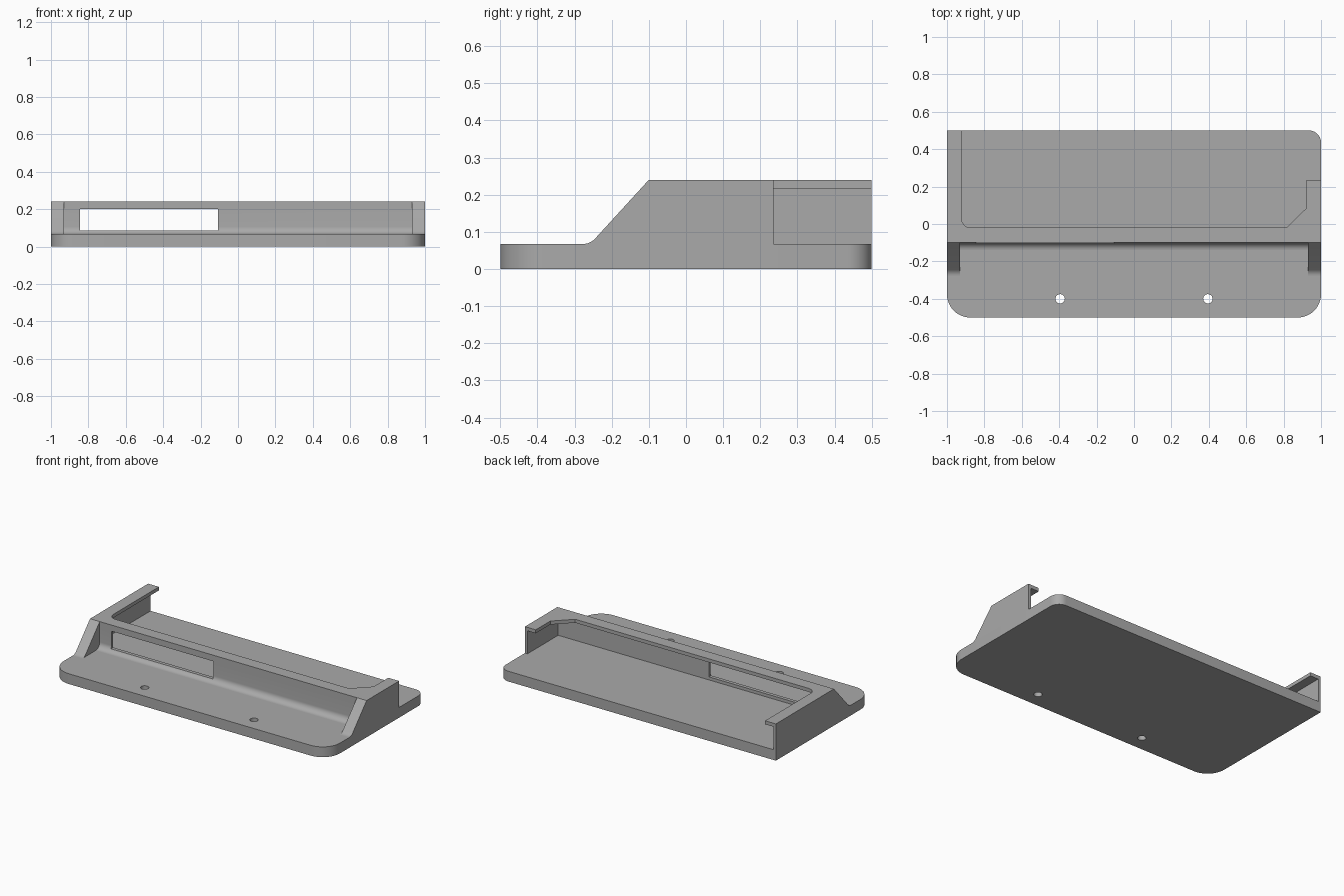
import bpy
import bmesh
from math import pi, sin, cos, radians
from mathutils import Vector

if "Cube" in bpy.data.objects:
    bpy.data.objects.remove(bpy.data.objects["Cube"])

grey = bpy.data.materials.new("plain grey")
grey.use_nodes = True
COLOUR = (0.4, 0.4, 0.4, 1)
grey.diffuse_color = COLOUR
grey.node_tree.nodes["Principled BSDF"].inputs["Base Color"].default_value = COLOUR

FLOOR, LIP, TOP = 0.067, 0.217, 0.24   # plate top, underside of lip, top of lip
FRONT, BACK = -0.1, 0.5                # front face of the wall, rear edge
ARM_END = 0.235                        # rear end of the short left arm
THICK, GUSSET = 0.018, 0.07


def arc(cx, cy, r, start, end, steps=10):
    """Points along an arc, angles in degrees."""
    angles = [radians(start + (end - start) * i / steps) for i in range(steps + 1)]
    return [(cx + r * cos(a), cy + r * sin(a)) for a in angles]


def prism(name, outline, low, high, axis="Z"):
    """Extrude an outline: (x, y) along Z, or (y, z) along X."""
    def place(p, h):
        return (p[0], p[1], h) if axis == "Z" else (h, p[0], p[1])
    bm = bmesh.new()
    face = bm.faces.new([bm.verts.new(place(p, low)) for p in outline])
    new = bmesh.ops.extrude_face_region(bm, geom=[face])["geom"]
    shift = Vector(place((0, 0), high - low))
    bmesh.ops.translate(bm, vec=shift, verts=[v for v in new if isinstance(v, bmesh.types.BMVert)])
    bmesh.ops.recalc_face_normals(bm, faces=bm.faces)
    mesh = bpy.data.meshes.new(name)
    bm.to_mesh(mesh)
    bm.free()
    mesh.materials.append(grey)
    obj = bpy.data.objects.new(name, mesh)
    bpy.context.collection.objects.link(obj)
    return obj


def box(name, x0, x1, y0, y1, z0, z1):
    return prism(name, [(x0, y0), (x1, y0), (x1, y1), (x0, y1)], z0, z1)


def activate(obj):
    bpy.ops.object.select_all(action="DESELECT")
    obj.select_set(True)
    bpy.context.view_layer.objects.active = obj


def cut(obj, cutter):
    activate(obj)
    mod = obj.modifiers.new("cut", "BOOLEAN")
    mod.operation = "DIFFERENCE"
    mod.solver = "EXACT"
    mod.object = cutter
    bpy.ops.object.modifier_apply(modifier=mod.name)
    bpy.data.objects.remove(cutter)


# Base plate: rounded front corners, small rounded rear left, square rear right
R, r = 0.125, 0.065
base = prism("base_plate",
             arc(-1 + R, -BACK + R, R, 180, 270) + arc(1 - R, -BACK + R, R, 270, 360)
             + arc(1 - r, BACK - r, r, 0, 90) + [(-1, BACK)], 0, FLOOR)
for x in (-0.395, 0.395):
    cut(base, prism("screw_hole", arc(x, -0.4, 0.025, 0, 345, 23), -0.1, 0.2))

# Front wall with a fillet at its foot and a long slot
F = 0.04
wall = prism("front_wall",
             arc(FRONT - F, FLOOR + F, F, 270, 360)
             + [(FRONT, LIP), (FRONT + THICK, LIP), (FRONT + THICK, FLOOR)],
             -1 + THICK, 1 - THICK, "X")
cut(wall, box("slot", -0.845, -0.108, -0.3, 0.1, 0.087, 0.2))

# Sloped gussets and side arms
slope = ([(FRONT, FLOOR), (-0.278, FLOOR)]
         + arc(-0.278, FLOOR + 0.045, 0.045, 270, 317, 6) + [(FRONT, TOP)])
gussets = [prism("right_gusset", slope, -1, -1 + GUSSET, "X"),
           prism("left_gusset", slope, 1 - GUSSET, 1, "X")]
box("right_arm", -1, -1 + THICK, FRONT, BACK, FLOOR, LIP)
box("left_arm", 1 - THICK, 1, FRONT, ARM_END, FLOOR, LIP)

# Overhanging lip: rounded inner corner on the right, chamfer on the left
IN_X, IN_Y, C = 0.922, -0.02, 0.05
lip = prism("top_lip",
            [(-1, FRONT), (1, FRONT), (1, ARM_END), (IN_X, ARM_END), (IN_X, 0.085), (0.815, IN_Y)]
            + arc(-IN_X + C, IN_Y + C, C, 270, 180) + [(-IN_X, BACK), (-1, BACK)], LIP, TOP)

for obj in [base, wall, lip] + gussets:
    activate(obj)
    bpy.ops.object.shade_smooth_by_angle(angle=radians(30))
